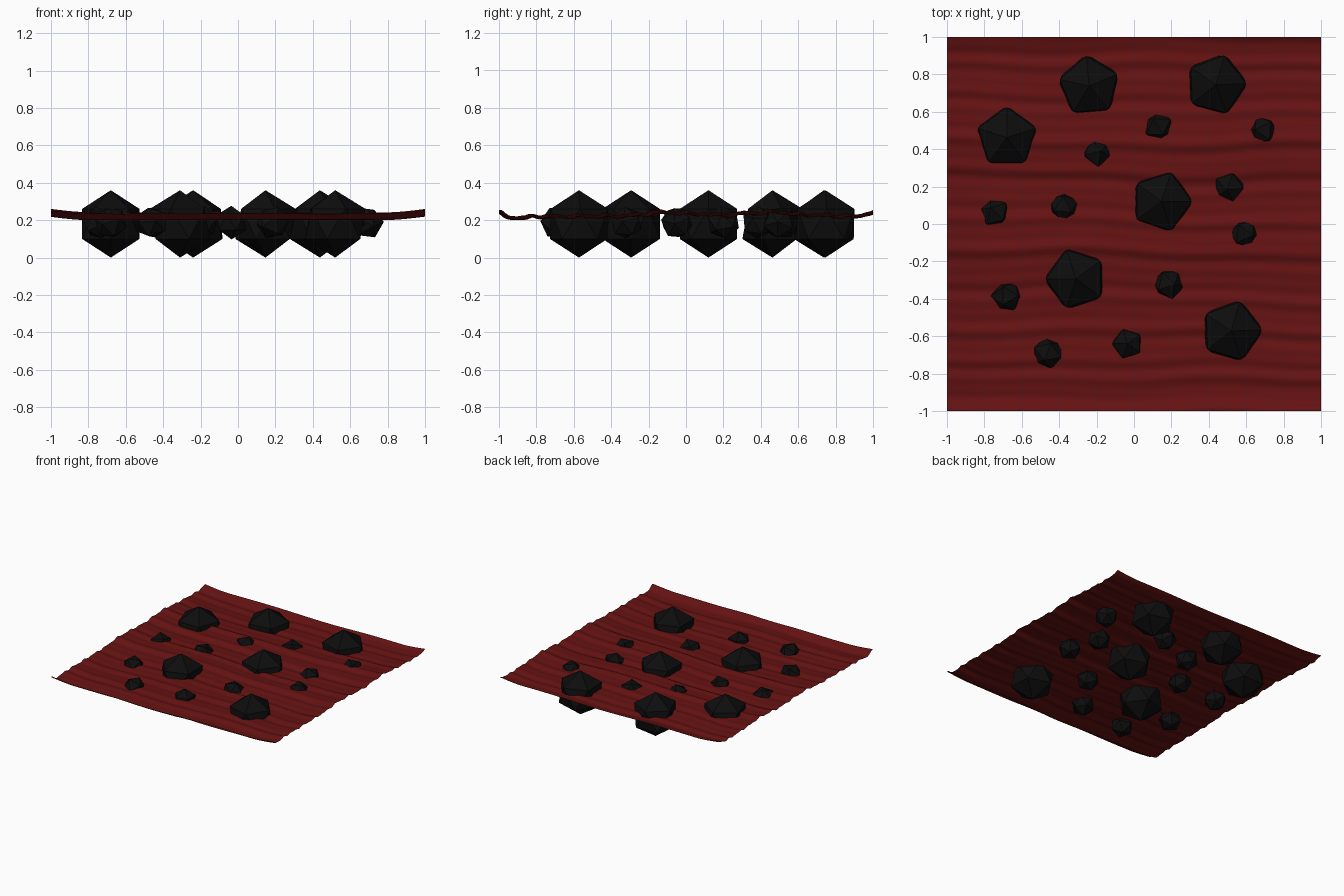
import bpy, bmesh, math
from mathutils import Euler

if "Cube" in bpy.data.objects:
    bpy.data.objects.remove(bpy.data.objects["Cube"])


def material(name, rgb):
    m = bpy.data.materials.new(name)
    m.diffuse_color = (*rgb, 1)
    m.use_nodes = True
    m.node_tree.nodes["Principled BSDF"].inputs["Base Color"].default_value = m.diffuse_color
    return m


red = material("dark red cloth", (0.13, 0.006, 0.006))
black = material("black stone", (0.004, 0.004, 0.004))


def finish(bm, name, mat, smooth=False):
    me = bpy.data.meshes.new(name)
    bm.to_mesh(me)
    bm.free()
    for p in me.polygons:
        p.use_smooth = smooth
    me.materials.append(mat)
    ob = bpy.data.objects.new(name, me)
    bpy.context.collection.objects.link(ob)
    return ob


# Rippled cloth: ridges run along x, the rims curl up
PROFILE = [(-1, .222), (-.95, .206), (-.9, .202), (-.8, .212), (-.65, .212), (-.5, .213), (-.3, .215),
           (-.12, .232), (0, .228), (.2, .218), (.32, .228), (.45, .235), (.6, .222),
           (.75, .216), (.9, .211), (1, .222)]


def profile(y):
    for (a, za), (b, zb) in zip(PROFILE, PROFILE[1:]):
        if y <= b:
            t = max(0, (y - a) / (b - a))
            t = t * t * (3 - 2 * t)
            return za + (zb - za) * t
    return PROFILE[-1][1]


def cloth_height(x, y):
    yw = y + 0.012 * math.sin(3.1 * x + 4 * y) + 0.008 * math.sin(7 * x - 2 * y)
    ripple = 0.0045 * math.sin(44 * yw + 1.0) + 0.003 * math.sin(75 * yw + 0.8 * math.sin(2 * x))
    rim = 0.018 * max(0, (abs(x) - 0.8) / 0.2) ** 1.5 + 0.01 * max(0, (abs(y) - 0.85) / 0.15) ** 2
    return profile(yw) + ripple + rim


bm = bmesh.new()
bmesh.ops.create_grid(bm, x_segments=60, y_segments=160, size=1)
for v in bm.verts:
    v.co.z = cloth_height(v.co.x, v.co.y)
finish(bm, "cloth_sheet", red, True)


# Stones pushed through the cloth
def stone(name, x, y, z, r, rot):
    bm = bmesh.new()
    bmesh.ops.create_icosphere(bm, subdivisions=1, radius=r)
    ob = finish(bm, name, black)
    ob.location = (x, y, z)
    ob.rotation_euler = Euler([math.radians(a) for a in rot])


LARGE = [(-.68, .462, 90), (-.24, .737, 95), (.438, .745, 2),
         (.147, .12, 0), (-.31, -.293, 180), (.52, -.572, 2)]
for i, (x, y, a) in enumerate(LARGE):
    stone(f"large_stone_{i + 1}", x, y, .18, .18, (0, 0, a))

SMALL = [(.13, .52, (90, 0, 0)), (.69, .497, (35, 20, 10)), (-.195, .385, (8, 10, 50)),
         (.51, .2, (10, -8, 0)), (-.375, .09, (30, 10, 40)), (-.745, .06, (25, 35, 0)),
         (.59, -.05, (80, 10, 20)), (.185, -.32, (20, 10, 60)), (-.68, -.388, (40, 15, 75)),
         (-.46, -.69, (20, 30, 110)), (-.035, -.64, (0, 0, 180))]
for i, (x, y, rot) in enumerate(SMALL):
    stone(f"small_stone_{i + 1}", x, y, .187, .09, rot)
